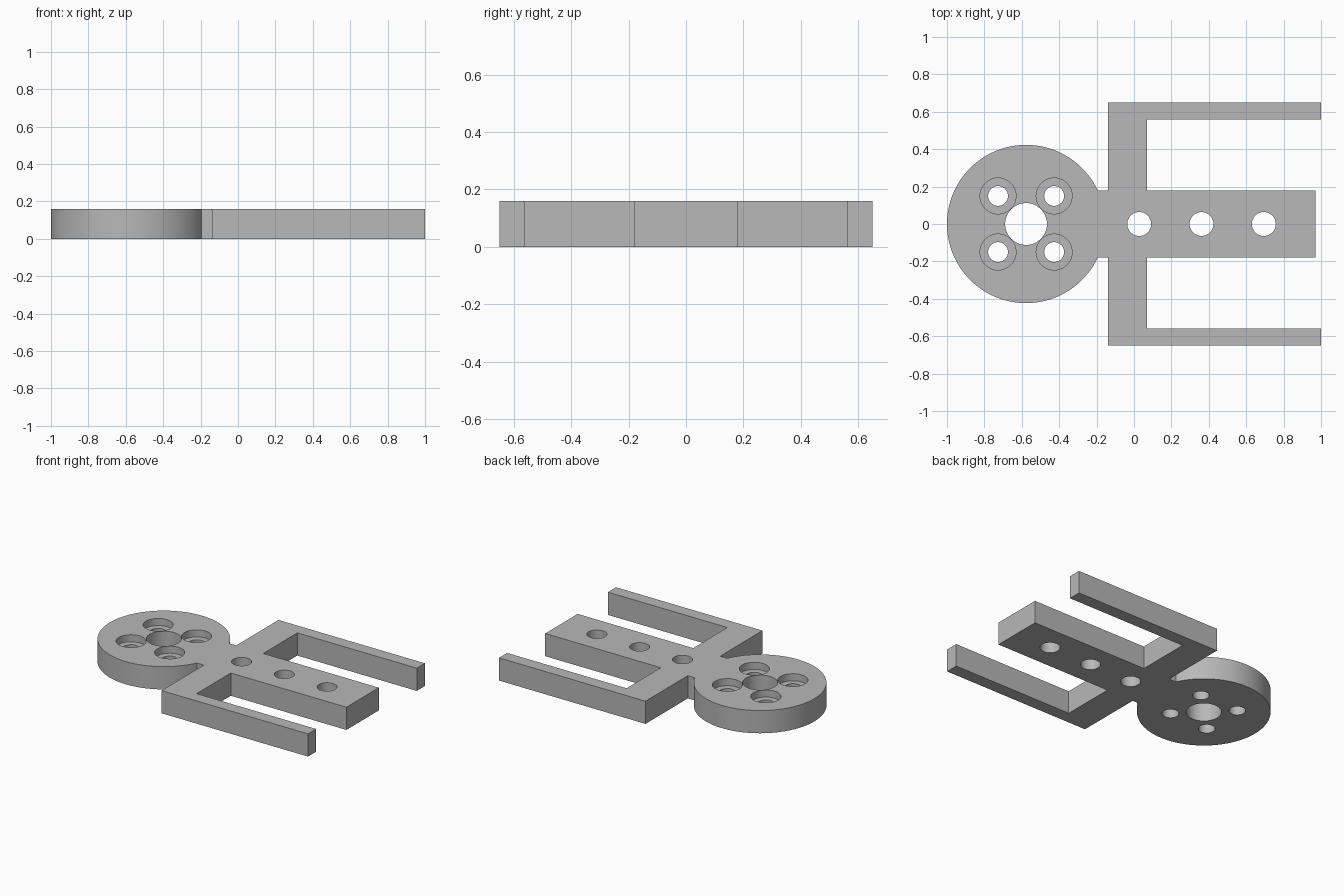
import bpy, bmesh, math

cube = bpy.data.objects.get("Cube")
if cube:
    bpy.data.objects.remove(cube, do_unlink=True)

THICK = 0.16
DISC_X, DISC_R = -0.577, 0.423
BAR_HALF = 0.18
BORE_DEPTH = 0.05

grey = bpy.data.materials.new("plain grey")
grey.use_nodes = True
colour = (0.48, 0.48, 0.48, 1)
grey.diffuse_color = colour
grey.node_tree.nodes["Principled BSDF"].inputs["Base Color"].default_value = colour


# Outline: round head, then the three-pronged fork mirrored about y = 0
start = math.asin(BAR_HALF / DISC_R)
steps = 112
arc = []
for i in range(steps + 1):
    a = start + (2 * math.pi - 2 * start) * i / steps
    arc.append((DISC_X + DISC_R * math.cos(a), DISC_R * math.sin(a)))
lower = [(-0.14, -BAR_HALF), (-0.14, -0.65), (1, -0.65), (1, -0.56),
         (0.07, -0.56), (0.07, -BAR_HALF), (0.97, -BAR_HALF)]
upper = [(x, -y) for x, y in reversed(lower)]

bm = bmesh.new()
base = bm.faces.new([bm.verts.new((x, y, 0)) for x, y in arc + lower + upper])
ext = bmesh.ops.extrude_face_region(bm, geom=[base])
top = [v for v in ext["geom"] if isinstance(v, bmesh.types.BMVert)]
bmesh.ops.translate(bm, verts=top, vec=(0, 0, THICK))
bmesh.ops.recalc_face_normals(bm, faces=bm.faces)
mesh = bpy.data.meshes.new("fork_plate")
bm.to_mesh(mesh)
bm.free()
mesh.materials.append(grey)
plate = bpy.data.objects.new("fork_plate", mesh)
bpy.context.collection.objects.link(plate)


def drill(x, y, radius, bottom=-0.1):
    """Cut a round hole from above down to the given height."""
    height = THICK + 0.1 - bottom
    bpy.ops.mesh.primitive_cylinder_add(vertices=48, radius=radius, depth=height,
                                        location=(x, y, bottom + height / 2))
    cutter = bpy.context.object
    cutter.name = "hole_cutter"
    cutter.hide_render = True
    cutter.data.materials.append(grey)
    mod = plate.modifiers.new("hole", 'BOOLEAN')
    mod.operation = 'DIFFERENCE'
    mod.solver = 'EXACT'
    mod.object = cutter
    bpy.context.view_layer.objects.active = plate
    bpy.ops.object.modifier_apply(modifier=mod.name)
    bpy.data.objects.remove(cutter, do_unlink=True)


# Centre hole and four counterbored screw holes in the head
drill(DISC_X, 0, 0.112)
for sx in (-1, 1):
    for sy in (-1, 1):
        x, y = DISC_X + sx * 0.15, sy * 0.15
        drill(x, y, 0.096, THICK - BORE_DEPTH)
        drill(x, y, 0.053)

# Row of holes along the middle prong
for i in range(3):
    drill(0.028 + i * 0.333, 0, 0.064)

bpy.ops.object.select_all(action='DESELECT')
plate.select_set(True)
bpy.context.view_layer.objects.active = plate
bpy.ops.object.shade_smooth_by_angle(angle=math.radians(30))
